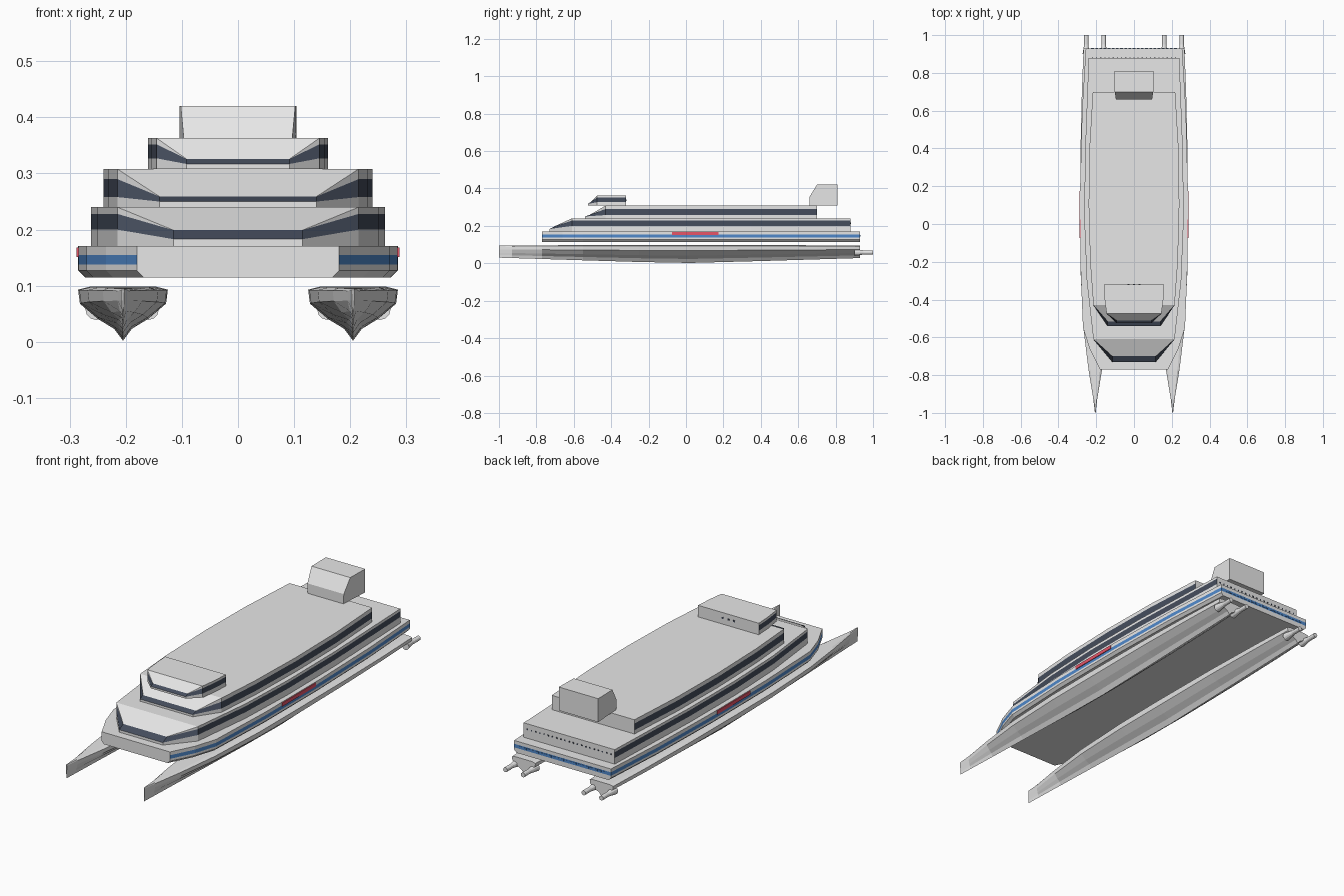
import bpy, bmesh
from math import pi
from mathutils import Matrix, Vector

cube = bpy.data.objects.get("Cube")
if cube:
    bpy.data.objects.remove(cube)


def material(name, rgb):
    m = bpy.data.materials.new(name)
    m.use_nodes = True
    m.diffuse_color = (*rgb, 1)
    m.node_tree.nodes["Principled BSDF"].inputs["Base Color"].default_value = (*rgb, 1)
    return m


WHITE, GLASS, BLUE, RED = range(4)
MATS = [material("white paint", (0.8, 0.8, 0.8)), material("dark glass", (0.06, 0.075, 0.11)),
        material("blue stripe", (0.08, 0.25, 0.6)), material("red sign", (0.8, 0.09, 0.14))]


def finish(name, bm):
    bmesh.ops.recalc_face_normals(bm, faces=bm.faces)
    mesh = bpy.data.meshes.new(name)
    bm.to_mesh(mesh)
    bm.free()
    for m in MATS:
        mesh.materials.append(m)
    ob = bpy.data.objects.new(name, mesh)
    bpy.context.collection.objects.link(ob)
    return ob


def stack(name, rings, colours, plain):
    """Mirrored half outlines stacked upward; 'plain' edges stay white."""
    bm = bmesh.new()
    loops = []
    for half in rings:
        full = list(half) + [(-x, y, z) for x, y, z in reversed(half)]
        loops.append([bm.verts.new(p) for p in full])
    n = len(loops[0])
    for low, high, colour in zip(loops, loops[1:], colours):
        for i in range(n):
            j = (i + 1) % n
            f = bm.faces.new((low[i], low[j], high[j], high[i]))
            f.material_index = WHITE if i in plain else colour
    bm.faces.new(loops[0])
    top = loops[-1]
    bm.faces.new(top[1:-1])                          # flat roof
    bm.faces.new((top[0], top[1], top[-2], top[-1]))  # sloping brow
    bmesh.ops.remove_doubles(bm, verts=bm.verts, dist=1e-5)
    return finish(name, bm)


def tier(name, nose, side, base, band, roof, nose_band):
    """Deckhouse with a window band that dips around the raked front."""
    (nx, ny_low, ny_high), (nz_low, nz_high) = nose, nose_band
    rings = [[(nx, ny_low, base)] + [(x, y, base) for x, y in side],
             [(nx, ny_low, nz_low)] + [(x, y, band[0]) for x, y in side],
             [(nx, ny_high, nz_high)] + [(x, y, band[1]) for x, y in side],
             [(nx, ny_high, nz_high)] + [(x, y, roof) for x, y in side]]
    bm_back = len(side)
    return stack_tier(name, rings, bm_back)


def stack_tier(name, rings, back):
    bm = bmesh.new()
    loops = []
    for half in rings:
        full = list(half) + [(-x, y, z) for x, y, z in reversed(half)]
        loops.append([bm.verts.new(p) for p in full])
    n = len(loops[0])
    loops[3][0], loops[3][-1] = loops[2][0], loops[2][-1]
    for level in range(3):
        low, high = loops[level], loops[level + 1]
        for i in range(n):
            j = (i + 1) % n
            verts = list(dict.fromkeys((low[i], low[j], high[j], high[i])))
            if len(verts) > 2:
                f = bm.faces.new(verts)
                f.material_index = GLASS if level == 1 and i != back else WHITE
    top = loops[3]
    bm.faces.new(loops[0])
    bm.faces.new(top[1:-1])
    bm.faces.new((top[0], top[1], top[-2], top[-1]))
    return finish(name, bm)


def box(name, centre, size, colour):
    bm = bmesh.new()
    bmesh.ops.create_cube(bm, size=1, matrix=Matrix.Translation(centre) @ Matrix.Diagonal((*size, 1)))
    for f in bm.faces:
        f.material_index = colour
    return finish(name, bm)


# Main deck with side stripe
deck = [(0.18, -0.77), (0.235, -0.66), (0.27, -0.55), (0.284, -0.2), (0.285, 0.2),
        (0.275, 0.6), (0.255, 0.93)]
levels = [0.115, 0.127, 0.138, 0.155, 0.171]
rings = [[(x - (0.012 if k == 0 else 0), y, z) for x, y in deck] for k, z in enumerate(levels)]
stack("main_deck", rings, [WHITE, WHITE, BLUE, WHITE], {2 * len(deck) - 1})

# Deckhouses
tier("lower_deckhouse", (0.115, -0.73, -0.70),
     [(0.215, -0.61), (0.25, -0.3), (0.262, 0.0), (0.26, 0.35), (0.24, 0.88)],
     0.171, (0.2, 0.228), 0.24, (0.183, 0.199))
tier("upper_deckhouse", (0.14, -0.54, -0.515),
     [(0.215, -0.43), (0.232, -0.2), (0.24, 0.1), (0.236, 0.4), (0.218, 0.7)],
     0.24, (0.258, 0.29), 0.308, (0.25, 0.259))
tier("bridge", (0.092, -0.525, -0.51),
     [(0.145, -0.475), (0.155, -0.4), (0.16, -0.32)],
     0.308, (0.327, 0.352), 0.363, (0.317, 0.326))

# Side signs
for s, side in ((1, "left"), (-1, "right")):
    box(side + "_sign", (s * 0.285, 0.05, 0.16), (0.006, 0.25, 0.017), RED)

# Small windows on the rear walls
for i in range(21):
    x = (i - 10) * 0.022
    box("rear_window", (x, 0.88, 0.214), (0.006, 0.004, 0.006), GLASS)
    box("stern_stripe_dash", (x, 0.93, 0.147), (0.014, 0.004, 0.008), BLUE)
for x in (-0.03, 0, 0.03):
    box("bridge_rear_window", (x, -0.32, 0.338), (0.01, 0.004, 0.008), GLASS)

# Funnel, narrower along its front face
profile = [(0.66, 0.308), (0.66, 0.355), (0.70, 0.42), (0.81, 0.42), (0.81, 0.308)]
widths = [0.094, 0.096, 0.102, 0.104, 0.104]
bm = bmesh.new()
left, right = [[bm.verts.new((s * w, y, z)) for w, (y, z) in zip(widths, profile)] for s in (1, -1)]
bm.faces.new(left)
bm.faces.new(right)
for i in range(5):
    j = (i + 1) % 5
    bm.faces.new((left[i], left[j], right[j], right[i]))
finish("funnel", bm)

# Slender hulls lofted from scaled sections: y, half width, keel height, top height
STATIONS = [(-1.0, 0.002, 0.03, 0.095), (-0.93, 0.01, 0.028, 0.095), (-0.77, 0.036, 0.023, 0.096),
            (-0.55, 0.063, 0.016, 0.097), (-0.25, 0.078, 0.007, 0.098), (0.02, 0.08, 0.002, 0.099),
            (0.4, 0.078, 0.012, 0.098), (0.7, 0.071, 0.021, 0.096), (0.93, 0.062, 0.028, 0.095)]
SECTION = [(0.7, 1.0), (1, 0.94), (0.96, 0.68), (0.56, 0.4), (0.2, 0.22), (0, 0)]


def hull(name, cx):
    bm = bmesh.new()
    loops = []
    for y, w, keel, top in STATIONS:
        pts = SECTION + [(-x, z) for x, z in reversed(SECTION[:-1])]
        loops.append([bm.verts.new((cx + x * w, y, keel + z * (top - keel))) for x, z in pts])
    n = len(loops[0])
    for a, b in zip(loops, loops[1:]):
        for i in range(n):
            j = (i + 1) % n
            bm.faces.new((a[i], a[j], b[j], b[i]))
    bm.faces.new(loops[0])
    bm.faces.new(loops[-1])
    return finish(name, bm)


def waterjet(name, x):
    """Flared housing and nozzle pointing aft."""
    bm = bmesh.new()
    for y, depth, r1, r2 in ((0.925, 0.05, 0.019, 0.011), (0.97, 0.06, 0.011, 0.011)):
        bmesh.ops.create_cone(bm, cap_ends=True, segments=12, radius1=r1, radius2=r2, depth=depth,
                              matrix=Matrix.Translation((x, y, 0.058)) @ Matrix.Rotation(-pi / 2, 4, "X"))
    return finish(name, bm)


for s, side in ((1, "left"), (-1, "right")):
    hull(side + "_hull", s * 0.205)
    waterjet(side + "_outer_waterjet", s * 0.253)
    waterjet(side + "_inner_waterjet", s * 0.16)
